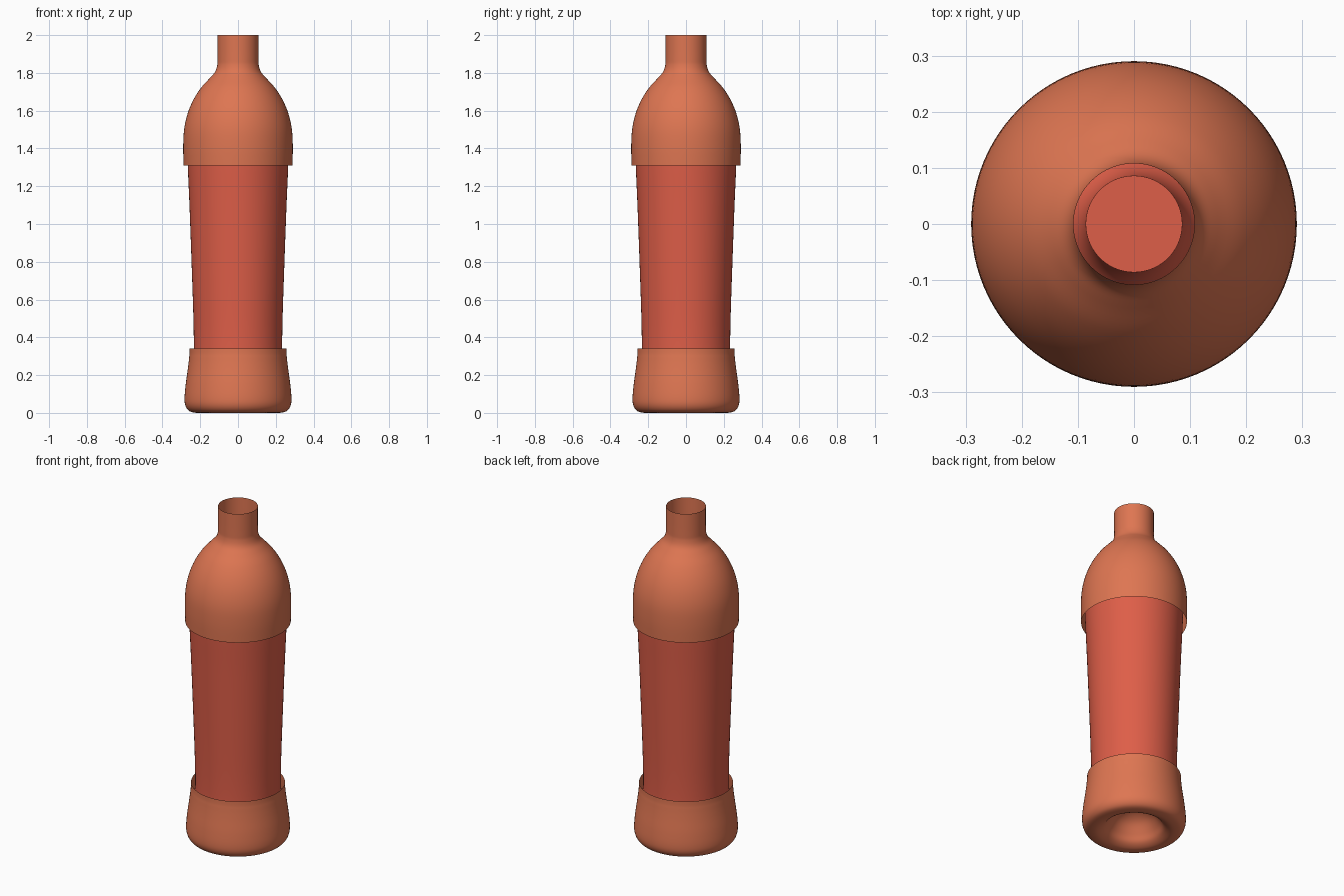
import bpy, bmesh, math
from mathutils import Vector

if "Cube" in bpy.data.objects:
    bpy.data.objects.remove(bpy.data.objects["Cube"])

SIDES = 96
GAP = 0.022      # distance between outer shell and inner body


def material(name, rgb):
    m = bpy.data.materials.new(name)
    m.diffuse_color = (*rgb, 1)
    m.use_nodes = True
    m.node_tree.nodes["Principled BSDF"].inputs["Base Color"].default_value = m.diffuse_color
    return m


orange = material("orange shell", (0.73, 0.18, 0.084))
red = material("red body", (0.73, 0.112, 0.065))


def smooth_curve(pts, steps=5):
    """Catmull-Rom curve through (radius, z) points."""
    p = [Vector(q) for q in pts]
    p = [2 * p[0] - p[1]] + p + [2 * p[-1] - p[-2]]
    out = []
    for a, b, c, d in zip(p, p[1:], p[2:], p[3:]):
        for i in range(steps):
            t = i / steps
            out.append(0.5 * (2 * b + (c - a) * t + (2 * a - 5 * b + 4 * c - d) * t * t
                              + (3 * b - a - 3 * c + d) * t ** 3))
    return out + [p[-2]]


def inset(curve, dist):
    """Shift a profile towards the inside of the bottle."""
    out = []
    for i, q in enumerate(curve):
        t = (curve[min(i + 1, len(curve) - 1)] - curve[max(i - 1, 0)]).normalized()
        out.append(Vector((max(q.x - t.y * dist, 0), q.y + t.x * dist)))
    return out


def lathe(name, profile, mat):
    """Spin a (radius, z) profile around z; zero radius closes to a point."""
    bm = bmesh.new()
    rings = []
    for r, z in profile:
        n = 1 if r < 1e-5 else SIDES
        rings.append([bm.verts.new((r * math.cos(2 * math.pi * k / SIDES),
                                    r * math.sin(2 * math.pi * k / SIDES), z)) for k in range(n)])
    for a, b in zip(rings, rings[1:]):
        for k in range(SIDES):
            j = (k + 1) % SIDES
            quad = [a[k % len(a)], a[j % len(a)], b[j % len(b)], b[k % len(b)]]
            face = list(dict.fromkeys(quad))
            if len(face) > 2:
                bm.faces.new(face)
    me = bpy.data.meshes.new(name)
    bm.to_mesh(me)
    bm.free()
    me.materials.append(mat)
    ob = bpy.data.objects.new(name, me)
    bpy.context.collection.objects.link(ob)
    bpy.context.view_layer.objects.active = ob
    ob.select_set(True)
    bpy.ops.object.shade_smooth_by_angle(angle=math.radians(40))
    ob.select_set(False)


# Whole bottle outline: hollow underside, flared base, waist, dome, neck
base = [(0, 0.15), (0.05, 0.142), (0.1, 0.112), (0.14, 0.06), (0.165, 0.022), (0.2, 0.002),
        (0.235, 0.002), (0.262, 0.013), (0.279, 0.04), (0.283, 0.08), (0.277, 0.15),
        (0.266, 0.23), (0.259, 0.29), (0.256, 0.34)]
waist = [(0.258, 0.5), (0.268, 0.8), (0.279, 1.1)]
top = [(0.288, 1.31), (0.29, 1.42), (0.284, 1.51), (0.265, 1.59), (0.235, 1.66), (0.195, 1.722),
       (0.15, 1.772), (0.122, 1.805), (0.11, 1.84), (0.108, 1.88), (0.108, 2.0)]
outline = smooth_curve(base + waist + top)
EPS = 1e-4

# Outer shells, with the waist left open
lathe("base_shell", [q for q in outline if q.y <= 0.34 + EPS], orange)
lathe("shoulder_and_neck_shell", [q for q in outline if q.y >= 1.31 - EPS], orange)

# Inner body follows the outline and is capped flat inside the neck
inner = [q for q in inset(outline, GAP) if q.y < 1.87]
inner[0].x = 0
lathe("inner_body", inner + [Vector((0, inner[-1].y))], red)
